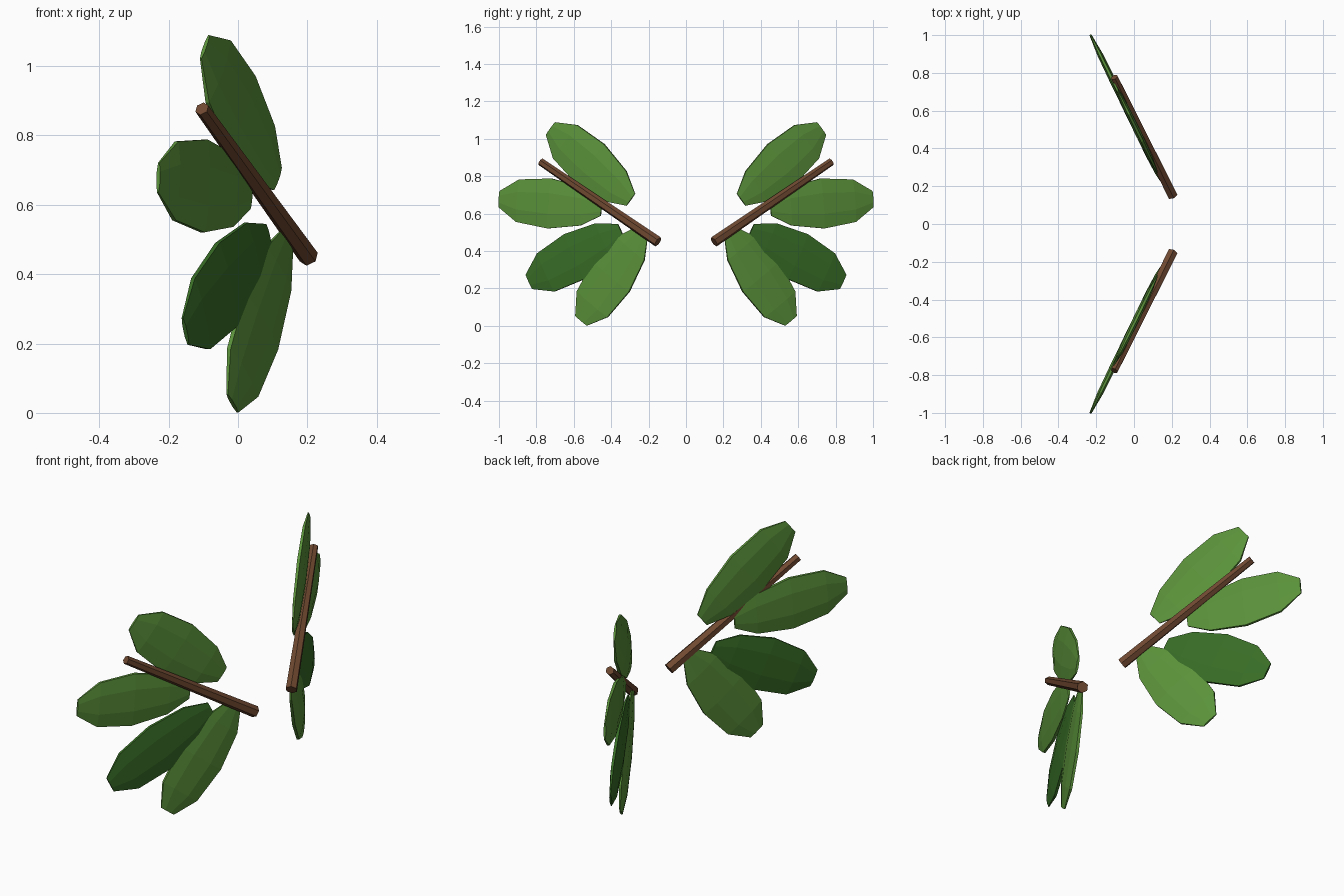
import bpy, bmesh, math
from mathutils import Vector

if "Cube" in bpy.data.objects:
    bpy.data.objects.remove(bpy.data.objects["Cube"])


def material(name, rgb):
    m = bpy.data.materials.new(name)
    m.diffuse_color = (*rgb, 1)
    m.use_nodes = True
    m.node_tree.nodes["Principled BSDF"].inputs["Base Color"].default_value = m.diffuse_color
    return m


LIGHT = material("light leaf green", (0.105, 0.290, 0.043))
DARK = material("dark leaf green", (0.040, 0.155, 0.020))
BARK = material("brown bark", (0.160, 0.066, 0.030))

# Upright plane of the foliage: "out" runs along the fan, "face" points out of it
ORIGIN = Vector((0.257, 0, 0))
OUT = Vector((-0.487, 1, 0)).normalized()
UP = Vector((0, 0, 1))
FACE = OUT.cross(UP)


def loft(name, rings, mat):
    """Skin closed rings of points, cap the ends, mirror across y."""
    bm = bmesh.new()
    rows = [[bm.verts.new(p) for p in ring] for ring in rings]
    n = len(rows[0])
    for a, b in zip(rows, rows[1:]):
        for i in range(n):
            j = (i + 1) % n
            bm.faces.new((a[i], a[j], b[j], b[i]))
    bm.faces.new(rows[0])
    bm.faces.new(rows[-1])
    bmesh.ops.recalc_face_normals(bm, faces=bm.faces)
    me = bpy.data.meshes.new(name)
    bm.to_mesh(me)
    bm.free()
    me.materials.append(mat)
    ob = bpy.data.objects.new(name, me)
    bpy.context.collection.objects.link(ob)
    mod = ob.modifiers.new("other_side", 'MIRROR')
    mod.use_axis = (False, True, False)
    mod.use_clip = False
    mod.use_mirror_merge = False


def ring(centre, side, normal, rx, ry, n, phase):
    k = 1 / math.cos(math.pi / n)
    return [centre + side * (rx * k * math.cos(phase + math.tau * i / n))
            + normal * (ry * math.sin(phase + math.tau * i / n)) for i in range(n)]


# Leaf outline: fraction of the length, half width
PROFILE = [(0, 0.041), (0.19, 0.103), (0.505, 0.134), (0.815, 0.114), (1, 0.043)]


def leaf(name, base, tip, mat):
    p = ORIGIN + OUT * base[0] + UP * base[1]
    q = ORIGIN + OUT * tip[0] + UP * tip[1]
    side = FACE.cross(q - p).normalized()
    loft(name, [ring(p.lerp(q, t), side, FACE, w, w * 0.14, 8, math.pi / 8)
                for t, w in PROFILE], mat)


leaf("top_leaf", (0.328, 0.674), (0.806, 1.055), LIGHT)
leaf("outer_leaf", (0.503, 0.630), (1.112, 0.678), LIGHT)
leaf("lower_leaf", (0.386, 0.508), (0.934, 0.235), DARK)
leaf("bottom_leaf", (0.260, 0.505), (0.624, 0.027), LIGHT)

# Tapered six-sided branch lying against the leaves
a, b = Vector((0.204, 0.150, 0.449)), Vector((-0.104, 0.777, 0.877))
side = FACE.cross(b - a).normalized()
loft("branch", [ring(c, side, FACE, r * math.cos(math.pi / 6), r, 6, 0)
                for c, r in ((a, 0.029), (b, 0.021))], BARK)
